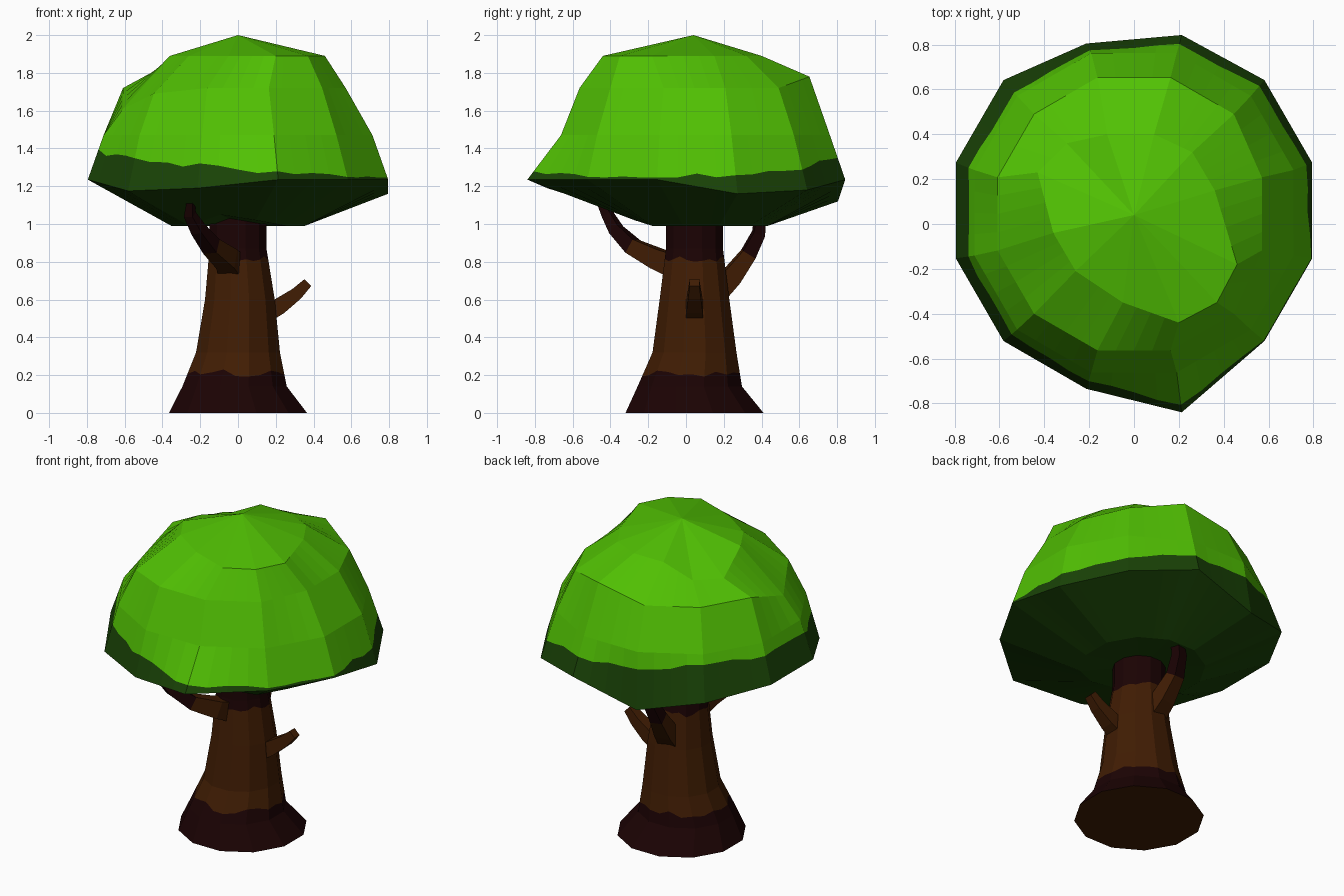
import bpy, bmesh, math, random
from mathutils import Vector

random.seed(4)
cube = bpy.data.objects.get("Cube")
if cube:
    bpy.data.objects.remove(cube)


def material(name, rgb):
    m = bpy.data.materials.new(name)
    m.use_nodes = True
    m.diffuse_color = (*rgb, 1)
    m.node_tree.nodes["Principled BSDF"].inputs["Base Color"].default_value = (*rgb, 1)
    return m


leaf = material("leaf green", (0.082, 0.53, 0.001))
shade_leaf = material("deep leaf green", (0.01, 0.056, 0.002))
bark = material("bark brown", (0.052, 0.012, 0.001))
dark_bark = material("dark bark", (0.011, 0.0008, 0.001))


def loft(name, rings, mats, rows, bottom=None, top=None, caps=(0, 0)):
    """Skin closed rings; rows gives the material of each band, caps the ends."""
    bm = bmesh.new()
    vs = [[bm.verts.new(p) for p in r] for r in rings]
    n = len(vs[0])
    for a, b, mat in zip(vs, vs[1:], rows):
        for i in range(n):
            j = (i + 1) % n
            bm.faces.new((a[i], a[j], b[j], b[i])).material_index = mat
    for ring, tip, mat in ((vs[0][::-1], bottom, caps[0]), (vs[-1], top, caps[1])):
        if tip is None:
            bm.faces.new(ring).material_index = mat
        else:
            c = bm.verts.new(tip)
            for i in range(n):
                bm.faces.new((ring[i], ring[(i + 1) % n], c)).material_index = mat
    bmesh.ops.recalc_face_normals(bm, faces=bm.faces)
    me = bpy.data.meshes.new(name)
    bm.to_mesh(me)
    bm.free()
    for m in mats:
        me.materials.append(m)
    ob = bpy.data.objects.new(name, me)
    bpy.context.collection.objects.link(ob)


SIDES = 12
angles = [math.radians(15 + 30 * i) for i in range(SIDES)]


def circle(r, z, cy, cx=0):
    return [Vector((cx + r * math.cos(a), cy + r * math.sin(a), z)) for a in angles]


def split(ring, k=4):
    """Divide each ring edge into k so colour borders can be ragged."""
    return [p.lerp(ring[(i + 1) % len(ring)], s / k)
            for i, p in enumerate(ring) for s in range(k)]


def border(low, high, height, wobble):
    """Ragged ring lying on the band between two rings."""
    out = []
    for a, b in zip(low, high):
        z = height(a) + random.uniform(-wobble, wobble)
        t = (z - a.z) / (b.z - a.z)
        out.append(a.lerp(b, min(max(t, 0.05), 0.95)))
    return out


# Crown: irregular twelve-sided dome with a wide rim
under = circle(0.365, 0.99, 0.08)
for i, z in ((8, 1.05), (9, 1.02)):
    under[i].z = z
rim = circle(0.823, 1.2, 0.06)
rim_z = (1.16, 1.18, 1.235, 1.12, 1.2, 1.235, 1.235, 1.175, 1.19, 1.235, 1.235, 1.235)
for p, z in zip(rim, rim_z):
    p.z = z
for i, shift in ((2, -0.012), (3, -0.05), (9, -0.105)):
    rim[i].y += shift
middle = circle(0.737, 1.47, 0.05)
shoulder = circle(0.63, 1.72, 0.045)
for i in (0, 11):
    shoulder[i].x = 0.57
for i, z in ((2, 1.78), (6, 1.61), (7, 1.69)):
    shoulder[i].z = z
summit = [Vector((x, y, 1.89)) for x, y in (
    (0.36, 0.15), (0.26, 0.32), (0.09, 0.4), (-0.12, 0.4), (-0.3, 0.36), (-0.43, 0.23),
    (-0.36, -0.04), (-0.26, -0.21), (-0.05, -0.35), (0.2, -0.44), (0.37, -0.35), (0.46, -0.18))]
for i in (4, 5):
    summit[i].z = 1.805
under, rim, middle, shoulder, summit = map(split, (under, rim, middle, shoulder, summit))
edge = border(rim, middle, lambda p: 1.322 - 0.085 * p.x + 0.045 * p.y, 0.016)
loft("leaf_crown", [under, rim, edge, middle, shoulder, summit], [leaf, shade_leaf],
     [1, 1, 0, 0, 0], bottom=(0, 0.06, 1.01), top=(0, 0.04, 2.0), caps=(1, 0))

# Trunk: flared base, dark ragged bands at the foot and under the crown
foot, flare, low, mid, neck, head = [
    split(circle(r, z, cy, cx), 2) for r, z, cy, cx in (
        (0.378, 0, 0.045, 0), (0.286, 0.14, 0.02, -0.018), (0.23, 0.32, 0.045, 0),
        (0.191, 0.6, 0.045, 0.01), (0.156, 0.87, 0.045, 0), (0.155, 1.1, 0.045, 0))]
foot_edge = border(flare, low, lambda p: 0.212, 0.022)
neck_edge = border(mid, neck, lambda p: 0.815, 0.015)
loft("trunk", [foot, flare, foot_edge, low, mid, neck_edge, neck, head],
     [bark, dark_bark], [1, 1, 0, 0, 0, 1, 1], caps=(0, 1))


# Branches: tapered four-sided limbs, dark towards the crown
def branch(name, path, dark_from):
    pts = [Vector(p[:3]) for p in path]
    side = (pts[2] - pts[0]).cross(Vector((0, 0, 1)))
    rings = []
    for i, p in enumerate(pts):
        d = (pts[min(i + 1, len(pts) - 1)] - pts[max(i - 1, 0)]).normalized()
        u = (side - d * side.dot(d)).normalized()
        v = d.cross(u)
        rings.append([p + path[i][3] * (u * math.cos(t) + v * math.sin(t))
                      for t in (math.tau * (k + 0.5) / 4 for k in range(4))])
    rows = [int(i >= dark_from) for i in range(len(pts) - 1)]
    loft(name, rings, [bark, dark_bark], rows, caps=(0, rows[-1]))


branch("front_branch", [(-0.03, -0.03, 0.77, 0.09), (-0.06, -0.15, 0.815, 0.075),
                        (-0.14, -0.28, 0.88, 0.058), (-0.21, -0.37, 0.97, 0.045),
                        (-0.255, -0.415, 1.05, 0.036), (-0.25, -0.47, 1.15, 0.018)], 2)
branch("back_branch", [(0, 0.14, 0.62, 0.085), (-0.02, 0.24, 0.72, 0.072),
                       (-0.035, 0.33, 0.84, 0.055), (-0.02, 0.385, 0.95, 0.045),
                       (0, 0.39, 1.03, 0.04), (0.02, 0.33, 1.08, 0.02)], 2)
branch("left_branch", [(0.12, 0.045, 0.51, 0.07), (0.22, 0.045, 0.565, 0.062),
                       (0.31, 0.045, 0.63, 0.048), (0.37, 0.045, 0.69, 0.036)], 9)
